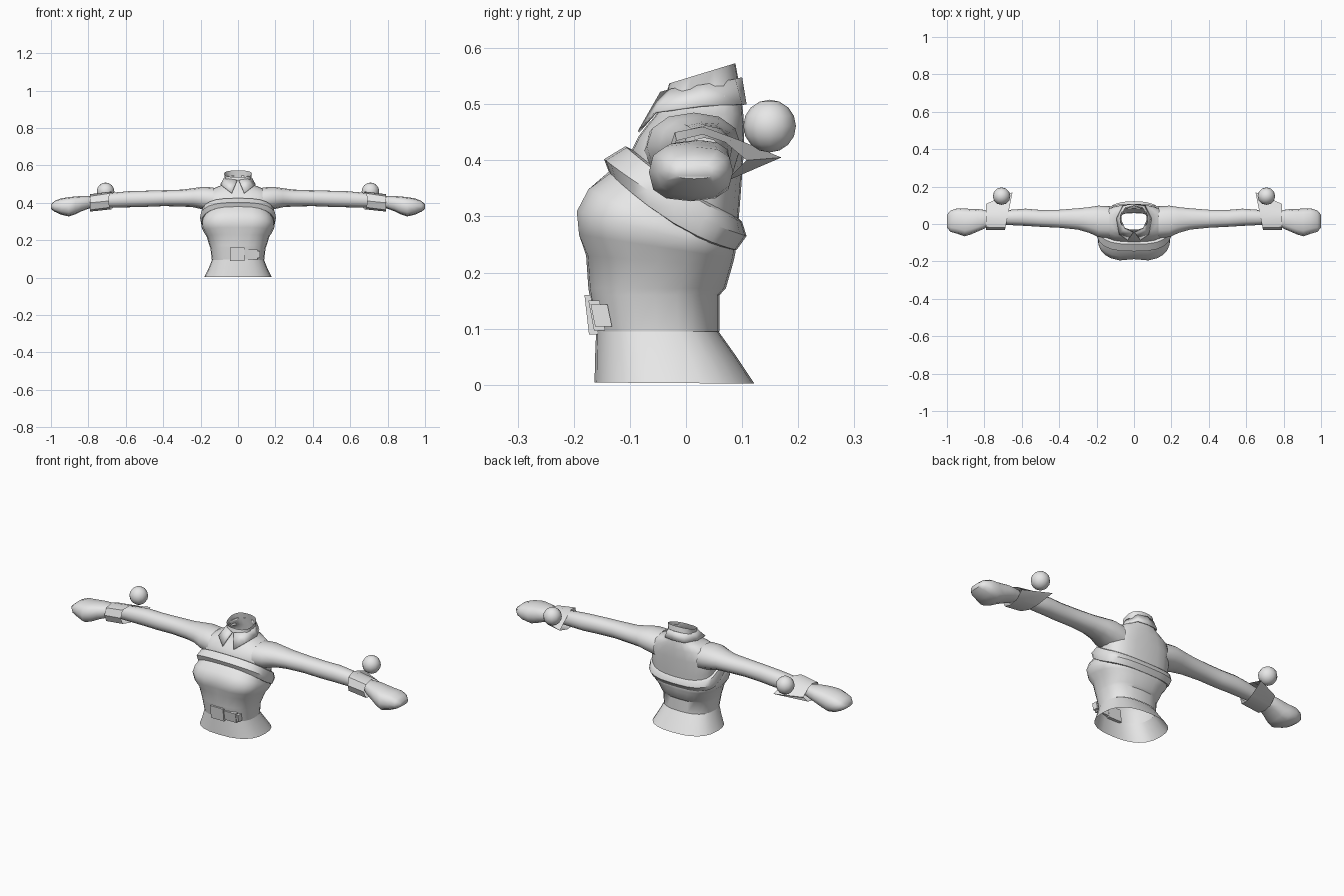
import bpy, bmesh, math
from mathutils import Vector

grey = bpy.data.materials.new("light grey")
grey.diffuse_color = (0.8, 0.8, 0.8, 1)


def finish(name, bm, angle=40):
    bmesh.ops.recalc_face_normals(bm, faces=bm.faces)
    me = bpy.data.meshes.new(name)
    bm.to_mesh(me)
    bm.free()
    me.materials.append(grey)
    ob = bpy.data.objects.new(name, me)
    bpy.context.collection.objects.link(ob)
    bpy.ops.object.select_all(action='DESELECT')
    ob.select_set(True)
    bpy.context.view_layer.objects.active = ob
    bpy.ops.object.shade_smooth_by_angle(angle=math.radians(angle))
    return ob


def loft(name, rings, closed=True, cap_start=False, cap_end=False, angle=40):
    """Skin a list of point rings."""
    bm = bmesh.new()
    rows = [[bm.verts.new(p) for p in r] for r in rings]
    n = len(rows[0])
    for a, b in zip(rows, rows[1:]):
        for i in range(n if closed else n - 1):
            j = (i + 1) % n
            bm.faces.new((a[i], a[j], b[j], b[i]))
    if cap_start:
        bm.faces.new(rows[0])
    if cap_end:
        bm.faces.new(rows[-1])
    return finish(name, bm, angle)


def spow(v, e):
    return math.copysign(abs(v) ** e, v)


def body_ring(z_front, z_back, hx, y_front, y_back, e=0.8, sag=0.0, cleft=0.0, n=24):
    """Tilted, rounded-square ring around the body."""
    pts = []
    for i in range(n):
        t = 2 * math.pi * i / n
        c, s = spow(math.cos(t), e), spow(math.sin(t), e)
        x = hx * c
        y = (y_front + y_back) / 2 + (y_back - y_front) / 2 * s
        z = z_front + (z_back - z_front) * (s + 1) / 2 - sag * (1 - s * s)
        if s < 0:
            y += cleft * max(0, 1 - abs(x) / 0.07)
        pts.append((x, y, z))
    return pts


def limb_ring(side, x, y0, y1, z0, z1, e=0.9, n=12):
    """Ring across a limb running along x, from its y and z limits."""
    return [(side * x,
             (y0 + y1) / 2 + (y1 - y0) / 2 * spow(math.cos(2 * math.pi * i / n), e),
             (z0 + z1) / 2 + (z1 - z0) / 2 * spow(math.sin(2 * math.pi * i / n), e))
            for i in range(n)]


# Flared hem below the belt
loft("hem", [body_ring(0.004, 0.002, 0.18, -0.163, 0.122),
             body_ring(0.05, 0.05, 0.157, -0.162, 0.09),
             body_ring(0.10, 0.095, 0.138, -0.16, 0.058)])

# Fitted lower bodice with waistband
loft("bodice", [body_ring(*r) for r in (
    (0.095, 0.095, 0.14, -0.16, 0.06),
    (0.16, 0.16, 0.148, -0.172, 0.06),
    (0.172, 0.172, 0.153, -0.174, 0.071),
    (0.23, 0.21, 0.168, -0.178, 0.082, 0.75),
    (0.268, 0.225, 0.185, -0.194, 0.086, 0.7, 0, 0.008),
    (0.31, 0.235, 0.195, -0.198, 0.088, 0.7, 0, 0.01),
    (0.35, 0.243, 0.193, -0.177, 0.088, 0.7, 0.008, 0.006),
    (0.38, 0.255, 0.187, -0.137, 0.088, 0.7, 0.018))])

# Sloping rolled band across chest and back
loft("chest_band", [body_ring(*r) for r in (
    (0.372, 0.24, 0.187, -0.125, 0.082, 0.7, 0.02),
    (0.378, 0.24, 0.196, -0.137, 0.09, 0.7, 0.02),
    (0.402, 0.265, 0.203, -0.146, 0.108, 0.7, 0.015),
    (0.425, 0.29, 0.193, -0.108, 0.10, 0.7, 0.012),
    (0.415, 0.30, 0.18, -0.088, 0.09, 0.7, 0.01))])

# Shoulders narrowing into an open neck
loft("upper_body", [body_ring(*r) for r in (
    (0.37, 0.25, 0.18, -0.105, 0.09, 0.75, 0.01),
    (0.42, 0.32, 0.184, -0.096, 0.096, 0.75),
    (0.442, 0.40, 0.186, -0.085, 0.102, 0.75),
    (0.462, 0.455, 0.168, -0.07, 0.104),
    (0.478, 0.483, 0.122, -0.056, 0.102),
    (0.492, 0.50, 0.085, -0.046, 0.10),
    (0.515, 0.53, 0.068, -0.036, 0.096),
    (0.537, 0.573, 0.074, -0.03, 0.088))])

# Folded shirt collar, open at the front
top = [(0.004, -0.046, 0.522), (0.05, -0.025, 0.528), (0.074, 0.03, 0.535),
       (0.05, 0.088, 0.545), (0, 0.1, 0.548)]
low = [(0.034, -0.086, 0.452), (0.08, -0.055, 0.487), (0.095, 0.03, 0.498),
       (0.06, 0.1, 0.5), (0, 0.108, 0.5)]
mirrored = lambda half: half + [(-x, y, z) for x, y, z in reversed(half[:-1])]
collar = loft("collar", [mirrored(top), mirrored(low)], closed=False)
thick = collar.modifiers.new("thickness", 'SOLIDIFY')
thick.thickness = 0.004


def plate(name, x0, x1, z0, z1, y_low, y_high, depth):
    """Slightly tilted box on the front."""
    bm = bmesh.new()
    bmesh.ops.create_cube(bm, size=1)
    for v in bm.verts:
        f = v.co.z + 0.5
        y = y_low + (y_high - y_low) * f + depth * (v.co.y + 0.5)
        v.co = Vector((x0 + (x1 - x0) * (v.co.x + 0.5), y, z0 + (z1 - z0) * f))
    return finish(name, bm, 30)


# Belt buckle and the strap end beside it
plate("buckle", -0.043, 0.035, 0.09, 0.16, -0.173, -0.181, 0.03)
plate("strap_end", 0.035, 0.105, 0.097, 0.15, -0.164, -0.174, 0.02)
plate("strap_tip", 0.105, 0.118, 0.104, 0.143, -0.162, -0.17, 0.03)

ARM = ((0.13, -0.075, 0.095, 0.35, 0.482), (0.19, -0.07, 0.098, 0.365, 0.485),
       (0.24, -0.047, 0.09, 0.376, 0.478), (0.30, -0.03, 0.084, 0.38, 0.47),
       (0.40, -0.02, 0.076, 0.382, 0.467), (0.50, -0.015, 0.075, 0.378, 0.464),
       (0.58, -0.01, 0.082, 0.376, 0.462), (0.66, -0.006, 0.076, 0.375, 0.455),
       (0.76, 0.0, 0.065, 0.375, 0.44))
HAND = ((0.765, 0.0, 0.065, 0.378, 0.435), (0.80, -0.025, 0.075, 0.368, 0.435),
        (0.835, -0.04, 0.08, 0.355, 0.436), (0.87, -0.055, 0.08, 0.338, 0.434),
        (0.905, -0.066, 0.083, 0.327, 0.43), (0.945, -0.052, 0.084, 0.336, 0.424),
        (0.98, -0.042, 0.072, 0.352, 0.41), (1.0, -0.02, 0.05, 0.367, 0.392))
CUFF_IN = ((-0.033, 0.41), (-0.02, 0.45), (0.03, 0.46), (0.09, 0.438),
           (0.17, 0.405), (0.08, 0.373), (0.03, 0.365), (-0.02, 0.375))
CUFF_OUT = ((-0.033, 0.40), (-0.017, 0.435), (0.03, 0.446), (0.07, 0.432),
            (0.108, 0.40), (0.07, 0.362), (0.03, 0.353), (-0.017, 0.362))

for side, label in ((1, "left"), (-1, "right")):
    # Sleeve, fist, pointed cuff and cuff ball
    loft(label + "_sleeve", [limb_ring(side, *r) for r in ARM])
    loft(label + "_hand", [limb_ring(side, *r, e=0.75) for r in HAND], cap_end=True, angle=50)
    loft(label + "_cuff",
         [[(side * (0.69 - 0.2 * (y + 0.033)), y, z) for y, z in CUFF_IN],
          [(side * 0.79, y, z) for y, z in CUFF_OUT]], angle=35)
    bm = bmesh.new()
    bmesh.ops.create_uvsphere(bm, u_segments=12, v_segments=8, radius=0.047)
    bmesh.ops.translate(bm, verts=bm.verts, vec=(side * 0.708, 0.149, 0.461))
    finish(label + "_cuff_ball", bm, 60)
